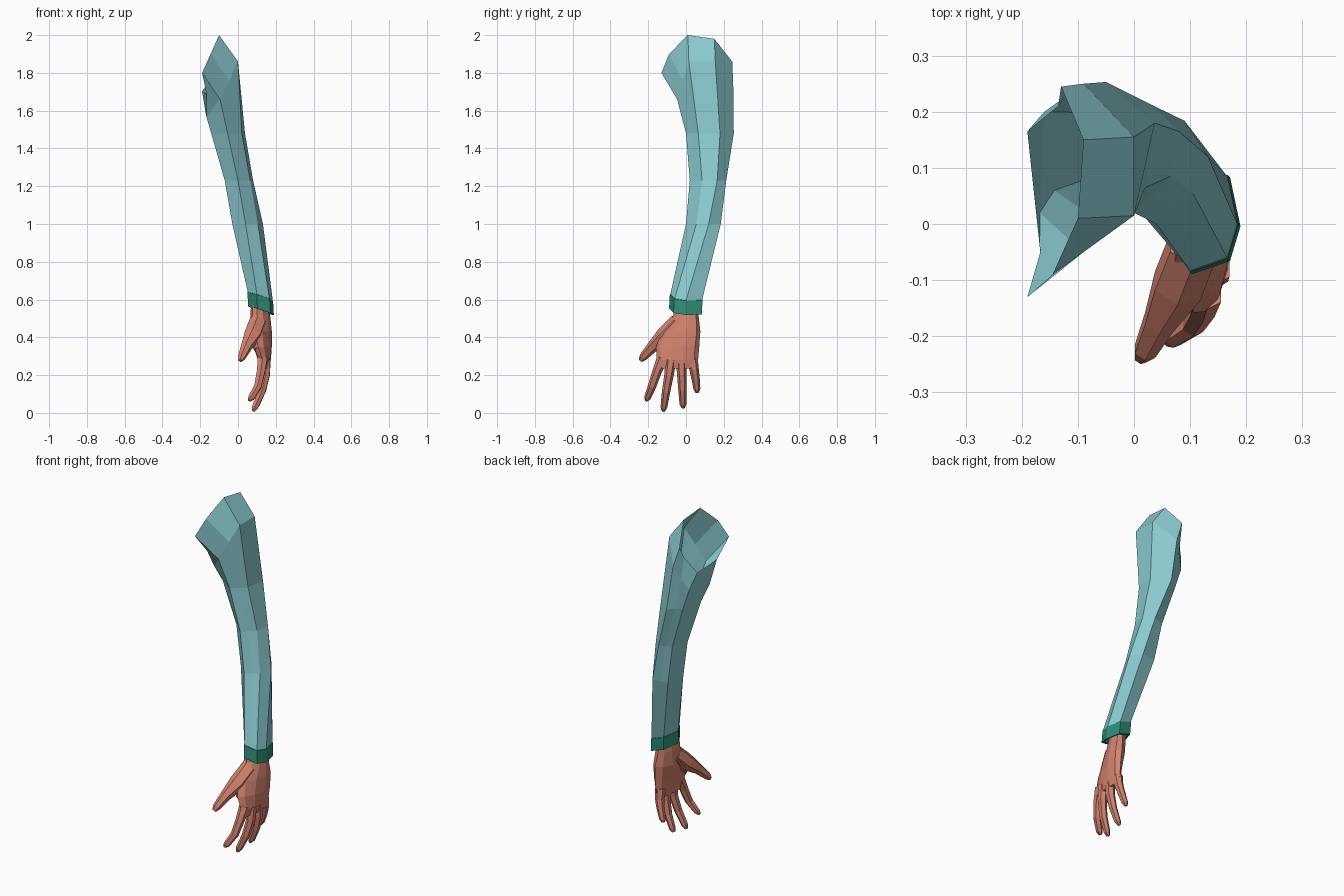
import bpy, bmesh, math
from mathutils import Vector

if "Cube" in bpy.data.objects:
    bpy.data.objects.remove(bpy.data.objects["Cube"])


def material(name, rgb):
    m = bpy.data.materials.new(name)
    m.diffuse_color = (*rgb, 1)
    m.use_nodes = True
    m.node_tree.nodes["Principled BSDF"].inputs["Base Color"].default_value = m.diffuse_color
    return m


TEAL = material("pale_teal", (0.26, 0.60, 0.63))
GREEN = material("dark_green", (0.025, 0.27, 0.18))
SKIN = material("skin", (0.66, 0.23, 0.16))


def loft(bm, rings, cap_start=False, cap_end=False):
    """Bridge closed rings of equal length with quads."""
    loops = [[bm.verts.new(p) for p in r] for r in rings]
    n = len(loops[0])
    for a, b in zip(loops, loops[1:]):
        for i in range(n):
            j = (i + 1) % n
            bm.faces.new((a[i], a[j], b[j], b[i]))
    if cap_start:
        bm.faces.new(loops[0])
    if cap_end:
        bm.faces.new(loops[-1][::-1])


def finish(bm, name, mat):
    bmesh.ops.recalc_face_normals(bm, faces=bm.faces)
    me = bpy.data.meshes.new(name)
    bm.to_mesh(me)
    bm.free()
    me.materials.append(mat)
    ob = bpy.data.objects.new(name, me)
    bpy.context.collection.objects.link(ob)
    return ob


def eight(ring):
    """Add a vertex between corners 0-1 and 3-4 of a six-sided ring."""
    r = [Vector(p) for p in ring]
    return [r[0], (r[0] + r[1]) / 2, r[1], r[2], r[3], (r[3] + r[4]) / 2, r[4], r[5]]


def flat(points, z):
    return [(x, y, z) for x, y in points]


def grow(points, s):
    cx = sum(p[0] for p in points) / len(points)
    cy = sum(p[1] for p in points) / len(points)
    return [(cx + (x - cx) * s, cy + (y - cy) * s) for x, y in points]


def tilted(points, z):
    return [(x, y, z - 0.33 * (x - 0.05) - 0.06 * y) for x, y in points]


# sleeve: open slanted armhole, then six-sided sections down to the wrist
armhole = [Vector(p) for p in (
    (-.19, -.13, 1.80), (-.145, -.09, 1.90), (-.10, .01, 2.0), (-.09, .15, 1.98),
    (-.13, .245, 1.86), (-.135, .21, 1.79), (-.19, .165, 1.70), (-.167, -.05, 1.69))]
shoulder = [(-.095, -.047, 1.66), (0, .015, 1.86), (0, .155, 1.86),
            (-.09, .25, 1.74), (-.16, .20, 1.60), (-.168, .02, 1.57)]
upper = [(-.055, .0), (.02, .065), (.037, .18), (-.05, .253), (-.12, .20), (-.142, .06)]
elbow = [(0, .02), (.065, .085), (.08, .165), (.03, .213), (-.04, .185), (-.07, .085)]
fore = [(.04, 0), (.105, .055), (.132, .12), (.09, .184), (.0, .168), (-.03, .07)]
wrist = [(.1, -.083), (.166, -.06), (.184, 0), (.166, .085), (.09, .08), (.052, 0)]

bm = bmesh.new()
loft(bm, [armhole, eight(shoulder), eight(flat(upper, 1.48)), eight(flat(elbow, 1.23)),
          eight(flat(fore, 1.0)), eight(tilted(wrist, .64))])
finish(bm, "sleeve", TEAL)

# cuff: band folded inwards at the hem
hem = [(x + .004, y - .004) for x, y in wrist]
bm = bmesh.new()
loft(bm, [tilted(wrist, .64), tilted(grow(wrist, 1.03), .639),
          tilted(grow(hem, 1.03), .565), tilted(grow(hem, .85), .565),
          tilted(grow(hem, .8), .60)])
finish(bm, "cuff", GREEN)


# hand: flattened palm loft plus tapered fingers
def oval(cx, cy, z, hx, hy, skew):
    pts = []
    for k in range(10):
        a = math.tau * k / 10
        dy = hy * math.cos(a)
        pts.append((cx + hx * math.sin(a) + skew * dy, cy + dy, z))
    return pts


def tube(bm, path, radii, sides=6):
    path = [Vector(p) for p in path]
    rings = []
    for i, p in enumerate(path):
        d = (path[min(i + 1, len(path) - 1)] - path[max(i - 1, 0)]).normalized()
        u = d.cross(Vector((1, 0, 0))).normalized()
        v = d.cross(u)
        rings.append([p + radii[i] * (u * math.cos(math.tau * k / sides) +
                                      v * math.sin(math.tau * k / sides))
                      for k in range(sides)])
    loft(bm, rings, True, True)


bm = bmesh.new()
loft(bm, [oval(.115, 0, .60, .044, .060, .2), oval(.118, 0, .52, .049, .066, .25),
          oval(.12, -.027, .43, .053, .103, .28), oval(.13, -.044, .35, .044, .114, .2),
          oval(.14, -.046, .28, .032, .110, .1), oval(.142, -.048, .235, .022, .100, .1)],
     True, True)
fingers = {
    "index": [(.13, -.125, .29), (.122, -.153, .22), (.105, -.180, .14), (.07, -.204, .08), (.058, -.21, .066)],
    "middle": [(.145, -.08, .28), (.146, -.09, .20), (.125, -.106, .11), (.09, -.117, .03), (.08, -.12, .009)],
    "ring": [(.148, -.025, .28), (.147, -.022, .20), (.13, -.019, .12), (.10, -.016, .045), (.09, -.015, .027)],
    "little": [(.143, .033, .29), (.142, .043, .23), (.13, .051, .18), (.112, .058, .125), (.105, .059, .108)],
}
for path in fingers.values():
    tube(bm, path, (.029, .025, .022, .018, .009))
# thumb and the fleshy web at its root
tube(bm, [(.105, -.04, .48), (.078, -.11, .41), (.045, -.175, .352), (.020, -.226, .297), (.012, -.240, .277)],
     (.048, .049, .031, .022, .012))
tube(bm, [(.105, -.03, .47), (.10, -.09, .39), (.105, -.135, .335)], (.045, .045, .02))
finish(bm, "hand", SKIN)
